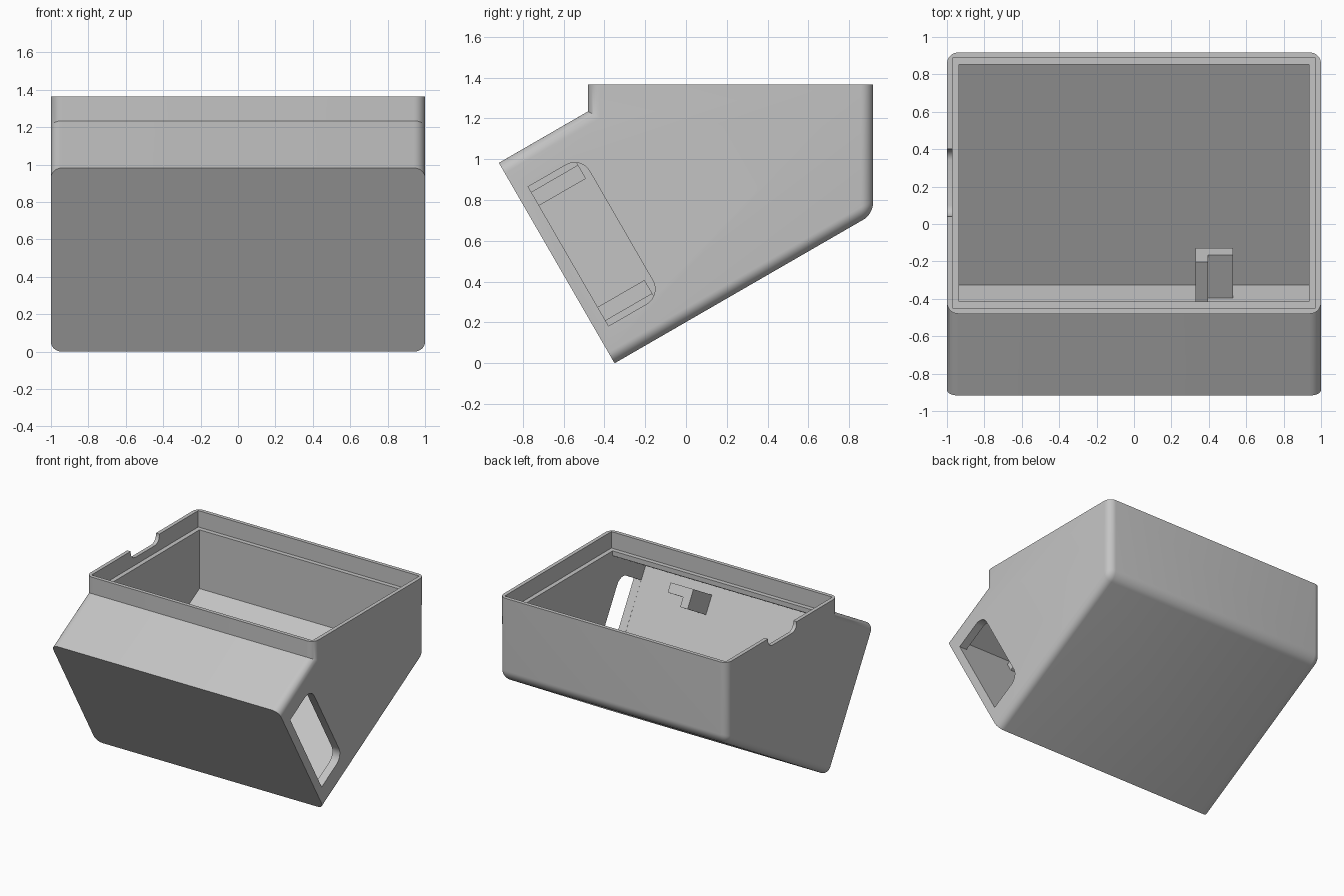
import bpy, bmesh, math
from mathutils import Vector

cube = bpy.data.objects.get("Cube")
if cube:
    bpy.data.objects.remove(cube, do_unlink=True)

grey = bpy.data.materials.new("light_grey")
grey.use_nodes = True
COLOUR = (0.55, 0.55, 0.55, 1)
grey.diffuse_color = COLOUR
grey.node_tree.nodes["Principled BSDF"].inputs["Base Color"].default_value = COLOUR

# Tilted frame: n runs inward from the front panel, s runs up along it
COS, SIN = math.cos(math.radians(30)), math.sin(math.radians(30))
PANEL = 1.134
WALL = 0.065
FOOT = -0.35
TOP, LEDGE = 1.365, 1.235
NECK, BACK = -0.48, 0.917


def tilt(n, s):
    return (FOOT + COS * n - SIN * s, SIN * n + COS * s)


def at_y(y, s):
    """Point with depth y on the tilted line of height s."""
    return tilt((y - FOOT + SIN * s) / COS, s)


def prism(name, ring, direction, rounded=None, radius=0.0):
    """Extrude a ring of points; rounded(a, b) picks the edges to round."""
    bm = bmesh.new()
    base = bm.faces.new([bm.verts.new(p) for p in ring])
    ext = bmesh.ops.extrude_face_region(bm, geom=[base], use_keep_orig=True)
    moved = [v for v in ext["geom"] if isinstance(v, bmesh.types.BMVert)]
    bmesh.ops.translate(bm, verts=moved, vec=direction)
    bmesh.ops.recalc_face_normals(bm, faces=bm.faces[:])
    if rounded:
        edges = [e for e in bm.edges if rounded(e.verts[0].co, e.verts[1].co)]
        bmesh.ops.bevel(bm, geom=edges, offset=radius, segments=8, profile=0.5,
                        affect='EDGES', clamp_overlap=False)
        bmesh.ops.recalc_face_normals(bm, faces=bm.faces[:])
    mesh = bpy.data.meshes.new(name)
    bm.to_mesh(mesh)
    bm.free()
    mesh.materials.append(grey)
    obj = bpy.data.objects.new(name, mesh)
    bpy.context.collection.objects.link(obj)
    return obj


def side_prism(name, profile, x0, x1, rounded=None, radius=0.0):
    return prism(name, [(x0, y, z) for y, z in profile], (x1 - x0, 0, 0), rounded, radius)


def box_profile(y0, y1, z0, z1):
    return [(y0, z0), (y1, z0), (y1, z1), (y0, z1)]


def cut(target, cutter):
    mod = target.modifiers.new("cut", 'BOOLEAN')
    mod.operation, mod.solver, mod.object = 'DIFFERENCE', 'EXACT', cutter
    bpy.context.view_layer.objects.active = target
    bpy.ops.object.modifier_apply(modifier=mod.name)
    bpy.data.objects.remove(cutter, do_unlink=True)


# Outer case: rounded side edges and rounded lower back edge
def case_edge(a, b):
    low_back = at_y(BACK, 0)
    if abs(a.x - b.x) > 0.1:
        return abs(a.y - low_back[0]) < 0.01 and abs(a.z - low_back[1]) < 0.01
    along = (b - a).normalized()
    on_rim = abs(along.y) > 0.99
    on_panel = abs(along.dot(Vector((0, -SIN, COS)))) > 0.99
    return not on_rim and not on_panel


case = side_prism("case", [tilt(0, 0), at_y(BACK, 0), (BACK, TOP), (NECK, TOP),
                           at_y(NECK, PANEL), tilt(0, PANEL)], -1, 1, case_edge, 0.06)

# Hollow interior following the outer walls
front, rear = NECK + WALL, BACK - WALL
cut(case, side_prism("cavity_cutter", [
    tilt(WALL, WALL), at_y(rear, WALL), (rear, LEDGE + 0.06), (front, LEDGE + 0.06),
    at_y(front, PANEL - WALL), tilt(WALL, PANEL - WALL)], WALL - 1, 1 - WALL))

# Stepped rim that seats a lid
LIP = 0.03
cut(case, side_prism("rim_cutter", box_profile(NECK + LIP, BACK - LIP, LEDGE, TOP + 0.2),
                     LIP - 1, 1 - LIP))

# Side slot, rounded at its inner end
S0, S1, N1 = 0.173, PANEL - 0.173, 0.365


def slot_edge(a, b):
    return abs(a.x - b.x) > 0.1 and (a.y - FOOT) * COS + a.z * SIN > N1 - 0.01


cut(case, side_prism("slot_cutter", [tilt(WALL + 0.001, S0), tilt(N1, S0), tilt(N1, S1),
                                     tilt(WALL + 0.001, S1)], 0.9, 1.1, slot_edge, 0.085))

# Cable notch in the opposite rim
cut(case, side_prism("notch_cutter", box_profile(0.04, 0.40, 1.295, TOP + 0.2), -1.1, -0.95,
                     lambda a, b: abs(a.x - b.x) > 0.1 and a.z < 1.3, 0.06))

case.select_set(True)
bpy.context.view_layer.objects.active = case
bpy.ops.object.shade_smooth_by_angle(angle=math.radians(30))

# Pair of facing L-shaped clips behind the front panel
CLIP = [(0.33, 0.13), (0.53, 0.13), (0.53, 0.205), (0.395, 0.205), (0.395, 0.28), (0.33, 0.28)]
REACH = 0.271
for name, flip in (("lower_clip", False), ("upper_clip", True)):
    ring = [(x, *tilt(WALL - 0.005, PANEL - s if flip else s)) for x, s in CLIP]
    prism(name, ring, (0, COS * REACH, SIN * REACH))
